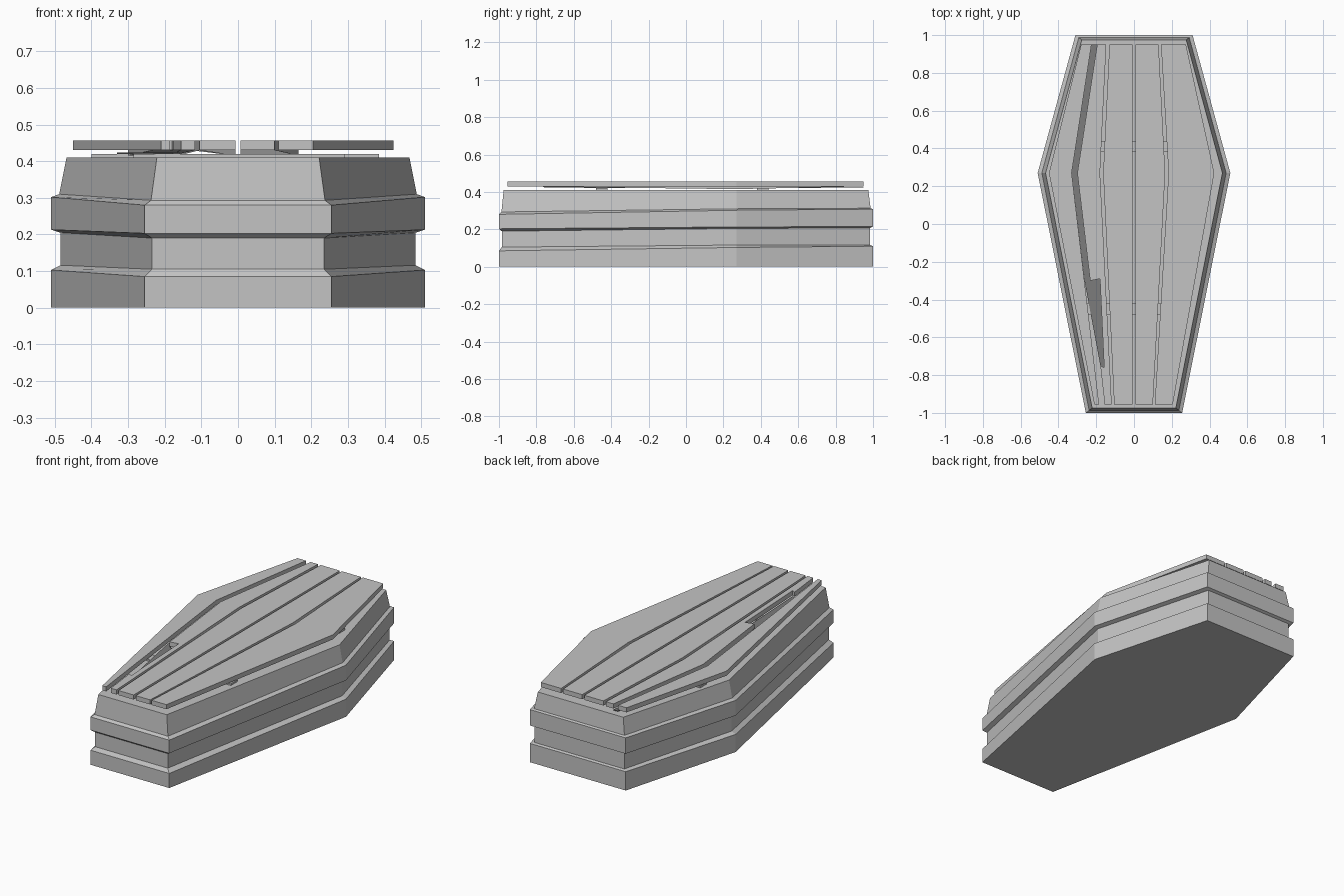
import bpy, bmesh

cube = bpy.data.objects.get("Cube")
if cube:
    bpy.data.objects.remove(cube, do_unlink=True)


def make_material(name, value):
    mat = bpy.data.materials.new(name)
    mat.use_nodes = True
    colour = (value, value, value, 1)
    mat.diffuse_color = colour
    mat.node_tree.nodes["Principled BSDF"].inputs["Base Color"].default_value = colour
    return mat


GREY = make_material("plain grey", 0.55)
DARK = make_material("shadow grey", 0.2)


def loft(name, rings, mat):
    """Join matching rings of points from bottom to top and cap both ends."""
    bm = bmesh.new()
    loops = [[bm.verts.new(p) for p in ring] for ring in rings]
    count = len(loops[0])
    for low, high in zip(loops, loops[1:]):
        for i in range(count):
            j = (i + 1) % count
            bm.faces.new((low[i], low[j], high[j], high[i]))
    bm.faces.new(loops[0])
    bm.faces.new(loops[-1])
    bmesh.ops.recalc_face_normals(bm, faces=bm.faces)
    mesh = bpy.data.meshes.new(name)
    bm.to_mesh(mesh)
    bm.free()
    mesh.materials.append(mat)
    obj = bpy.data.objects.new(name, mesh)
    bpy.context.collection.objects.link(obj)
    return obj


FOOT, MID, HEAD = -0.955, 0.27, 0.95


def casket_ring(inset, z_foot, z_mid, z_head):
    """Six-sided outline, drawn in by inset, with a height for each station."""
    foot, mid, head = 0.255 - inset * 0.8, 0.51 - inset, 0.31 - inset * 0.8
    end = 1 - inset * 0.6
    return [(-foot, -end, z_foot), (foot, -end, z_foot), (mid, MID, z_mid),
            (head, end, z_head), (-head, end, z_head), (-mid, MID, z_mid)]


# Body: plinth, recessed wall, projecting band and tapered lid
profile = [
    (0, 0, 0, 0), (0, 0.085, 0.103, 0.11),
    (0.025, 0.105, 0.116, 0.115), (0.025, 0.19, 0.205, 0.207),
    (0, 0.203, 0.213, 0.215), (0, 0.28, 0.302, 0.308),
    (0.022, 0.293, 0.31, 0.313), (0.042, 0.41, 0.41, 0.41),
]
loft("casket_body", [casket_ring(*level) for level in profile], GREY)


def plank(name, left, right, sag=0, notch=()):
    """Board between two edges, given as x at the foot, middle and head."""
    stations = (FOOT, MID, HEAD)
    outline = list(zip(right, stations)) + list(zip(left, stations))[::-1]
    outline[-1:-1] = notch
    bottom = [(x, y, 0.43 - (sag if y == MID else 0)) for x, y in outline]
    top = [(x, y, 0.457) for x, y in outline]
    loft(name, [bottom, top], GREY)


# Lid planks
plank("outer_plank_right", (-0.21, -0.45, -0.28), (-0.185, -0.33, -0.225))
plank("broken_plank", (-0.155, -0.30, -0.195), (-0.118, -0.18, -0.147), 0.015,
      [(-0.232, -0.3), (-0.18, -0.29), (-0.158, -0.76), (-0.178, -0.75)])
plank("middle_plank_right", (-0.105, -0.163, -0.13), (-0.007,) * 3, 0.015)
plank("middle_plank_left", (0.007,) * 3, (0.1, 0.165, 0.13), 0.015)
plank("outer_plank_left", (0.11, 0.183, 0.143), (0.205, 0.425, 0.275))

# Cross battens under the planks
for name, y, left, right in (("head_batten", 0.41, -0.40, 0.385),
                             ("foot_batten", -0.45, -0.285, 0.29)):
    corners = [(left, y - 0.03), (right, y - 0.03), (right, y + 0.03), (left, y + 0.03)]
    loft(name, [[(x, v, z) for x, v in corners] for z in (0.405, 0.42)], GREY)

# Dark opening showing through the broken gap
opening = [(-0.225, HEAD), (-0.33, MID), (-0.262, -0.3), (-0.178, -0.75),
           (-0.158, -0.76), (-0.18, -0.29), (-0.232, -0.3), (-0.30, MID), (-0.195, HEAD)]
loft("gap_opening", [[(x, y, z) for x, y in opening] for z in (0.42, 0.424)], DARK)
